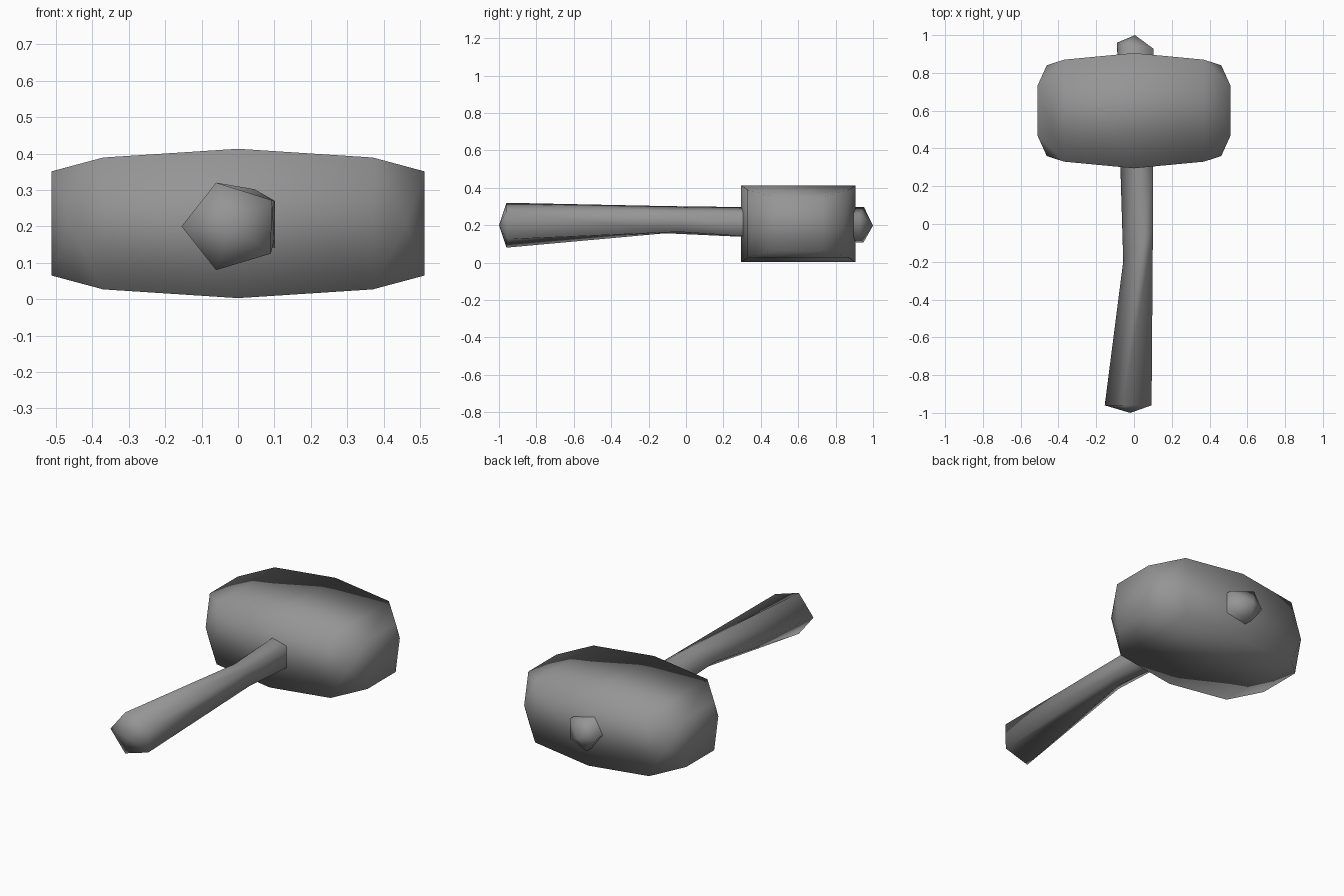
import bpy, bmesh

cube = bpy.data.objects.get("Cube")
if cube:
    bpy.data.objects.remove(cube, do_unlink=True)

grey = bpy.data.materials.new("plain_grey")
grey.use_nodes = True
color = (0.3, 0.3, 0.3, 1)
grey.diffuse_color = color
grey.node_tree.nodes["Principled BSDF"].inputs["Base Color"].default_value = color


def finish(bm, name):
    """Turn a bmesh into a smooth grey object."""
    bmesh.ops.recalc_face_normals(bm, faces=bm.faces)
    mesh = bpy.data.meshes.new(name)
    bm.to_mesh(mesh)
    bm.free()
    mesh.materials.append(grey)
    mesh.shade_smooth()
    obj = bpy.data.objects.new(name, mesh)
    bpy.context.collection.objects.link(obj)
    return obj


def loft(bm, rings):
    """Bridge rings of points; returns rings of verts."""
    rings = [[bm.verts.new(p) for p in ring] for ring in rings]
    n = len(rings[0])
    for a, b in zip(rings, rings[1:]):
        for i in range(n):
            j = (i + 1) % n
            bm.faces.new((a[i], a[j], b[j], b[i]))
    return rings


def fan(bm, ring, tip):
    """Close a ring with triangles to a point."""
    v = bm.verts.new(tip)
    for a, b in zip(ring, ring[1:] + ring[:1]):
        bm.faces.new((a, b, v))


# Head: rectangular sections swelling to the middle, chamfered at the ends
CY, CZ = 0.60, 0.208
half = [(0, 0.305, 0.205), (0.37, 0.27, 0.181), (0.512, 0.13, 0.143)]
sections = [(-x, y, z) for x, y, z in half[:0:-1]] + half
bm = bmesh.new()
rings = loft(bm, [[(x, CY + sy * y, CZ + sz * z)
                   for sy, sz in ((-1, -1), (1, -1), (1, 1), (-1, 1))]
                  for x, y, z in sections])
bm.faces.new(rings[0])
bm.faces.new(rings[-1])

# Bulging centre point on each of the four upright corner faces
corners = [f for f in bm.faces
           if 0.4 < abs(f.calc_center_median().x) < 0.5
           and abs(f.calc_center_median().z - CZ) < 0.05]
for face in corners:
    c = face.calc_center_median()
    v = bmesh.ops.poke(bm, faces=[face])["verts"][0]
    v.co = (0.462 if c.x > 0 else -0.462, CY + (0.24 if c.y > CY else -0.24), CZ)
finish(bm, "mallet_head")

# Handle: slightly bent five-sided shaft, each ring is (y, slant, x-z points)
shaft = [
    (-0.96, 0, [(-0.155, 0.2), (-0.06, 0.32), (0.093, 0.272), (0.09, 0.125), (-0.06, 0.08)]),
    (-0.14, 1, [(-0.057, 0.21), (0.045, 0.302), (0.1, 0.27), (0.1, 0.165), (0.03, 0.157)]),
    (0.30, 0, [(-0.072, 0.2), (0.015, 0.297), (0.101, 0.27), (0.101, 0.142), (0, 0.138)]),
    (0.945, -0.16, [(-0.09, 0.2), (-0.04, 0.297), (0.102, 0.26), (0.102, 0.14), (-0.02, 0.107)]),
]
bm = bmesh.new()
rings = loft(bm, [[(x, y + slant * x, z) for x, z in pts] for y, slant, pts in shaft])
fan(bm, rings[0], (-0.02, -1, 0.2))
fan(bm, rings[-1], (0.005, 1, 0.198))
finish(bm, "mallet_handle")
